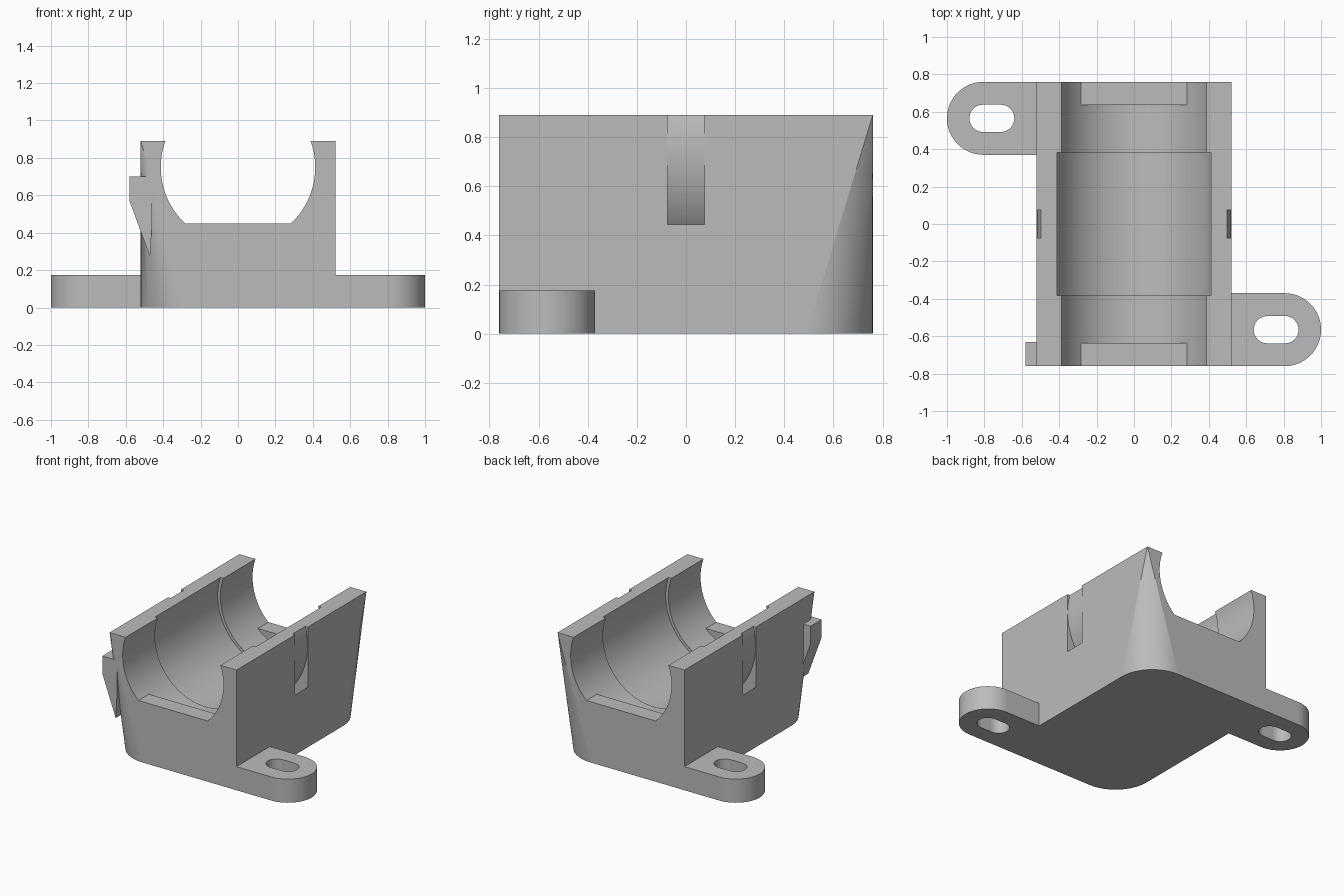
import bpy
import bmesh
from math import sin, cos, pi

if "Cube" in bpy.data.objects:
    bpy.data.objects.remove(bpy.data.objects["Cube"])

W, D, H = 0.52, 0.76, 0.89      # half width, half depth, height of the block
AXIS_Z, BORE_R = 0.75, 0.413    # bore axis height and radius
CORNER_R = 0.27                 # corner rounding at the base

grey = bpy.data.materials.new("light grey plastic")
grey.use_nodes = True
grey.diffuse_color = (0.5, 0.5, 0.5, 1)
grey.node_tree.nodes["Principled BSDF"].inputs["Base Color"].default_value = (0.5, 0.5, 0.5, 1)


def finish(name, bm):
    bmesh.ops.recalc_face_normals(bm, faces=bm.faces)
    mesh = bpy.data.meshes.new(name)
    bm.to_mesh(mesh)
    bm.free()
    mesh.materials.append(grey)
    ob = bpy.data.objects.new(name, mesh)
    bpy.context.collection.objects.link(ob)
    return ob


def arc(cx, cy, r, start, end, n):
    return [(cx + r * cos(start + (end - start) * i / n),
             cy + r * sin(start + (end - start) * i / n)) for i in range(n + 1)]


def prism(name, points, axis, lo, hi):
    """Extrude a closed profile along y or z."""
    bm = bmesh.new()
    place = (lambda a, b, t: (a, t, b)) if axis == "y" else (lambda a, b, t: (a, b, t))
    ends = [[bm.verts.new(place(a, b, t)) for a, b in points] for t in (lo, hi)]
    for ring in ends:
        bm.faces.new(ring)
    for i in range(len(points)):
        j = (i + 1) % len(points)
        bm.faces.new((ends[0][i], ends[0][j], ends[1][j], ends[1][i]))
    return finish(name, bm)


def cylinder(name, r, half):
    return prism(name, arc(0, AXIS_Z, r, 0, 2 * pi, 96)[:-1], "y", -half, half)


def combine(target, tool, operation):
    mod = target.modifiers.new(tool.name, "BOOLEAN")
    mod.operation, mod.solver, mod.object = operation, "EXACT", tool
    with bpy.context.temp_override(object=target, active_object=target):
        bpy.ops.object.modifier_apply(modifier=mod.name)
    bpy.data.objects.remove(tool)


# Block: two opposite corners are rounded at the base and run to a point on top
bm = bmesh.new()
top = [bm.verts.new((x, y, H)) for x, y in ((W, -D), (W, D), (-W, D), (-W, -D))]
base = []
for i, s in enumerate((0, 1, 0, -1)):
    if s:
        c = arc(s * (W - CORNER_R), s * (D - CORNER_R), CORNER_R,
                0 if s > 0 else pi, pi / 2 if s > 0 else 1.5 * pi, 20)
    else:
        c = [top[i].co.xy]
    base.append([bm.verts.new((x, y, 0)) for x, y in c])
bm.faces.new(top)
bm.faces.new([v for corner in base for v in corner])
for i in range(4):
    j = (i + 1) % 4
    bm.faces.new((base[i][-1], base[j][0], top[j], top[i]))
    for a, b in zip(base[i], base[i][1:]):
        bm.faces.new((a, b, top[i]))
body = finish("cradle_body", bm)

# Mounting ears on opposite corners
for s in (1, -1):
    outline = [(0.4, -0.76)] + arc(0.805, -0.565, 0.195, -pi / 2, pi / 2, 32) + [(0.4, -0.37)]
    ear = prism("mounting_ear", [(s * x, s * y) for x, y in outline], "z", 0, 0.175)
    combine(body, ear, "UNION")
    outline = (arc(0.807, -0.565, 0.073, -pi / 2, pi / 2, 20)
               + arc(0.713, -0.565, 0.073, pi / 2, 1.5 * pi, 20))
    slot = prism("ear_slot", [(s * x, s * y) for x, y in outline], "z", -0.1, 0.3)
    combine(body, slot, "DIFFERENCE")

# Side catch with a tapered underside
catch = [(-0.58, 0.7), (-0.58, 0.57), (-0.47, 0.27), (-0.46, 0.44), (-0.46, 0.7)]
combine(body, prism("side_catch", catch, "y", -D, -0.63), "UNION")

# Bore with a wider middle
combine(body, cylinder("bore", BORE_R, 1), "DIFFERENCE")
combine(body, cylinder("bore_recess", 0.435, 0.383), "DIFFERENCE")

# Flat ledges at both ends of the bore
for lo, hi in ((-D, -0.637), (0.637, D)):
    ledge = [(-0.3, 0.25), (0.3, 0.25), (0.3, 0.45), (-0.3, 0.45)]
    combine(body, prism("end_ledge", ledge, "y", lo, hi), "UNION")

# Curved strap channel around the bore
strap = cylinder("strap_channel", 0.603, 0.075)
combine(strap, cylinder("strap_core", 0.518, 0.2), "DIFFERENCE")
combine(body, strap, "DIFFERENCE")

# Smooth curved faces, keep the plane faces flat
bpy.ops.object.select_all(action="DESELECT")
body.select_set(True)
bpy.context.view_layer.objects.active = body
bpy.ops.object.shade_smooth_by_angle(angle=pi / 6)
for p in body.data.polygons:
    if max(abs(c) for c in p.normal) > 0.9999:
        p.use_smooth = False
